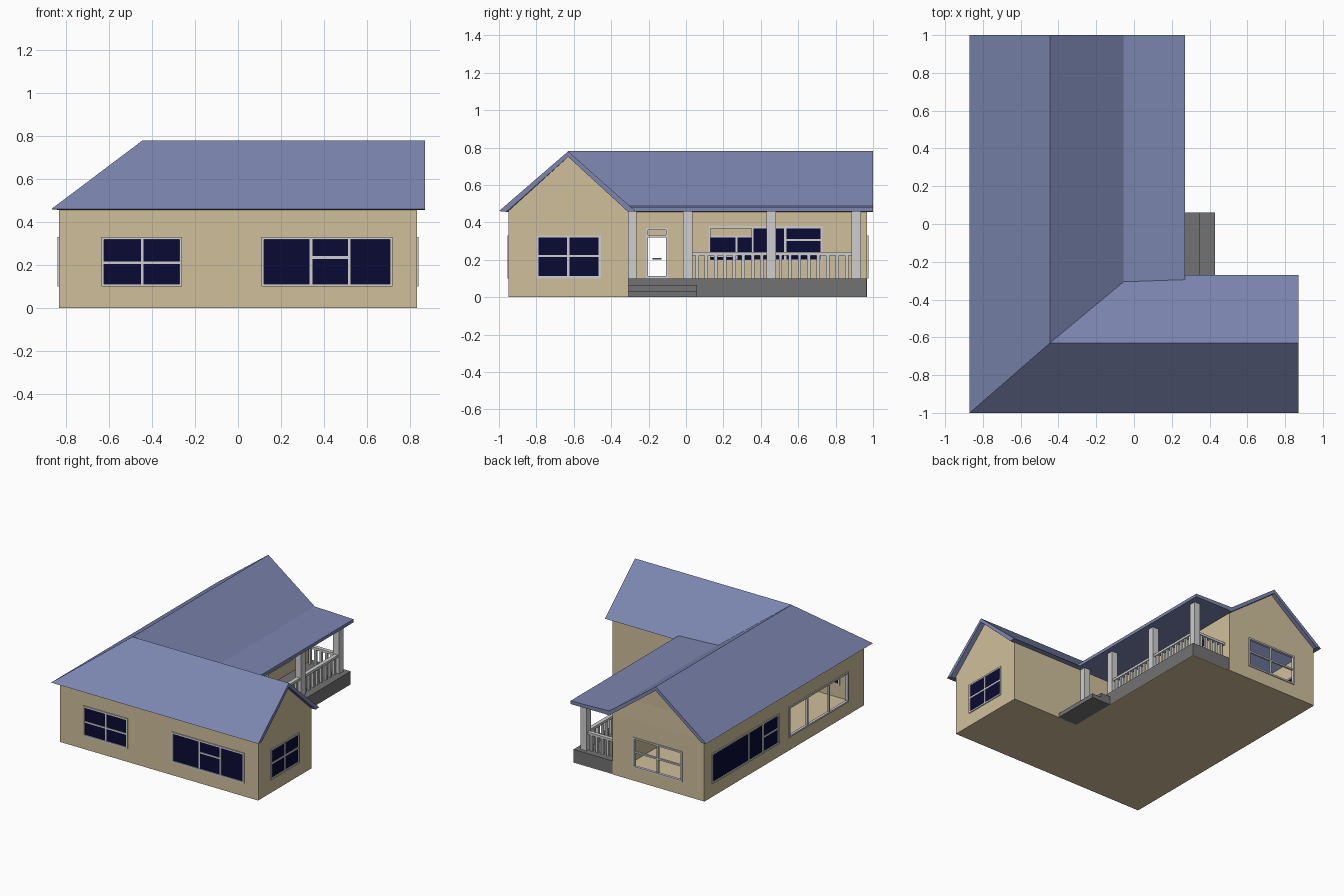
import bpy, bmesh

cube = bpy.data.objects.get("Cube")
if cube:
    bpy.data.objects.remove(cube, do_unlink=True)


def material(name, r, g, b):
    m = bpy.data.materials.new(name)
    m.use_nodes = True
    m.diffuse_color = (r, g, b, 1)
    node = next(n for n in m.node_tree.nodes if n.type == "BSDF_PRINCIPLED")
    node.inputs["Base Color"].default_value = (r, g, b, 1)
    node.inputs["Roughness"].default_value = 0.8
    return m


TAN = material("tan wall", 0.63, 0.52, 0.33)
BLUE = material("slate blue roof", 0.2, 0.235, 0.43)
GREY = material("porch grey", 0.17, 0.17, 0.17)
TRIM = material("light grey trim", 0.62, 0.62, 0.62)
NAVY = material("dark navy glass", 0.003, 0.003, 0.036)


def finish(name, bm, mat):
    bmesh.ops.recalc_face_normals(bm, faces=bm.faces)
    mesh = bpy.data.meshes.new(name)
    bm.to_mesh(mesh)
    bm.free()
    mesh.materials.append(mat)
    obj = bpy.data.objects.new(name, mesh)
    bpy.context.collection.objects.link(obj)
    return obj


def boxes(name, mat, items):
    """One object from boxes given as (x0, x1, y0, y1, z0, z1)."""
    bm = bmesh.new()
    for x0, x1, y0, y1, z0, z1 in items:
        for v in bmesh.ops.create_cube(bm, size=1)["verts"]:
            v.co = (x1 if v.co.x > 0 else x0,
                    y1 if v.co.y > 0 else y0,
                    z1 if v.co.z > 0 else z0)
    return finish(name, bm, mat)


def wall(name, axis, c, u0, u1, holes=(), ridge=None):
    """Upright wall on plane axis = c, open at the holes, with an optional gable."""
    top = 0.465
    bm = bmesh.new()

    def face(pts):
        bm.faces.new([bm.verts.new((c, u, z) if axis == "x" else (u, c, z)) for u, z in pts])

    us = sorted({u0, u1, *(h[0] for h in holes), *(h[1] for h in holes)})
    zs = sorted({0, top, *(h[2] for h in holes), *(h[3] for h in holes)})
    for a, b in zip(us, us[1:]):
        for d, e in zip(zs, zs[1:]):
            mu, mz = (a + b) / 2, (d + e) / 2
            if not any(h[0] < mu < h[1] and h[2] < mz < h[3] for h in holes):
                face([(a, d), (b, d), (b, e), (a, e)])
    if ridge is not None:
        face([(u0, top), (u1, top), (ridge, 0.75)])
    bmesh.ops.remove_doubles(bm, verts=bm.verts, dist=0.0001)
    obj = finish(name, bm, TAN)
    mod = obj.modifiers.new("thickness", "SOLIDIFY")
    mod.thickness, mod.offset = 0.006, 0


def window(name, axis, c, hole, posts=(), rails=(), glass=None):
    """Frame around a hole, upright posts at u, rails as (u0, u1, z), glass over u range."""
    u0, u1, z0, z1 = hole
    w, t = 0.012, 0.01

    def slab(a, b, d, e, half):
        return (c - half, c + half, a, b, d, e) if axis == "x" else (a, b, c - half, c + half, d, e)

    parts = [slab(u0, u0 + w, z0, z1, t), slab(u1 - w, u1, z0, z1, t),
             slab(u0, u1, z0, z0 + w, t), slab(u0, u1, z1 - w, z1, t)]
    parts += [slab(p - w / 2, p + w / 2, z0, z1, t * 0.8) for p in posts]
    parts += [slab(a, b, z - w / 2, z + w / 2, t * 0.7) for a, b, z in rails]
    boxes(name + "_frame", TRIM, parts)
    if glass:
        boxes(name + "_glass", NAVY, [slab(glass[0], glass[1], z0 + w / 2, z1 - w / 2, 0.003)])


# Plan of the house
W, E, S, N = -0.83, 0.83, -0.945, 0.965
INX, INY = -0.06, -0.31
PORCH, LOW, HIGH = 0.27, 0.1, 0.33

# Openings
front_a = (-0.635, -0.26, LOW, HIGH)
front_b = (0.11, 0.72, LOW, HIGH)
side = (-0.8, -0.455, LOW, HIGH)
back = (-0.65, -0.235, LOW, HIGH)
west_a = (0.08, 0.88, LOW, HIGH)
west_b = (-0.755, -0.04, LOW, HIGH)
porch_w = (0.12, 0.73, 0.19, 0.38)
door = (-0.215, -0.095, LOW, 0.37)

# Walls
wall("front_wall", "y", S, W, E, [front_a, front_b])
wall("right_gable_wall", "x", E, S, INY, [side], ridge=-0.63)
wall("inner_wall", "y", INY, INX, E)
wall("porch_wall", "x", INX, INY, N, [porch_w, door])
wall("back_gable_wall", "y", N, W, INX, [back], ridge=-0.445)
wall("long_side_wall", "x", W, S, N, [west_a, west_b])

# Windows and door surround
window("front_window_small", "y", S, front_a, [-0.445], [(-0.635, -0.26, 0.21)], front_a)
window("front_window_wide", "y", S, front_b, [0.34, 0.518], [(0.34, 0.518, 0.235)], front_b)
window("gable_window", "x", E, side, [-0.63], [(-0.8, -0.455, 0.22)], side)
window("back_window", "y", N, back, [-0.44], [(-0.65, -0.235, 0.22)])
window("side_window_back", "x", W, west_a, [0.44, 0.27], [(0.08, 0.27, 0.22)], west_a)
window("side_window_front", "x", W, west_b, [-0.264, -0.527])
window("porch_window", "x", INX, porch_w, [0.355, 0.53], [(0.53, 0.73, 0.305)], (0.355, 0.73))
window("door", "x", INX, door, (), [(-0.215, -0.095, 0.325)])
boxes("door_handle", GREY, [(INX, INX + 0.012, -0.18, -0.13, 0.2, 0.21)])

# Floor, porch and steps
boxes("floor", TAN, [(W, E, S, INY, 0, 0.004), (W, PORCH, INY, N, 0, 0.004)])
boxes("porch_deck", GREY, [(INX, PORCH, INY, N, 0.004, LOW)])
boxes("porch_steps", GREY, [(PORCH, 0.35, INY, 0.06, 0, 0.065),
                            (0.35, 0.43, INY, 0.06, 0, 0.032)])

# Porch columns
PX, half = 0.205, 0.025
columns = [-0.29, 0.01, 0.455, 0.91]
boxes("porch_columns", TRIM,
      [(PX - half, PX + half, y - half, y + half, LOW, 0.465) for y in columns])

# Railings: two bays along the porch and one across its end
top_rails, balusters = [], []
b = 0.009
for y0, y1 in zip(columns[1:], columns[2:]):
    top_rails.append((PX - 0.015, PX + 0.015, y0, y1, 0.222, 0.24))
    for i in range(1, 9):
        y = y0 + half + (y1 - y0 - 2 * half) * (i - 0.5) / 8
        balusters.append((PX - b, PX + b, y - b, y + b, LOW, 0.225))
yr = columns[-1]
top_rails.append((INX, PX, yr - 0.015, yr + 0.015, 0.222, 0.24))
for i in range(5):
    x = INX + 0.03 + i * 0.046
    balusters.append((x - b, x + b, yr - b, yr + b, LOW, 0.225))
boxes("porch_top_rails", TRIM, top_rails)
boxes("porch_balusters", TRIM, balusters)

# Main roof: corner points with the inward shift of the underside at the eaves
R, G, k = 0.78, 0.46, 0.04
corners = [(-0.445, -0.63, R, 0, 0), (-0.87, -1, G, k, k), (0.87, -1, G, 0, k),
           (0.87, -0.63, R, 0, 0), (0.87, -0.27, G, 0, -k), (-0.012, -0.27, G, -k, -k),
           (-0.445, 1, R, 0, 0), (-0.87, 1, G, k, 0), (-0.012, 1, G, -k, 0)]
slopes = [(1, 2, 3, 0), (0, 3, 4, 5), (0, 5, 8, 6), (1, 0, 6, 7)]
outline = [1, 2, 3, 4, 5, 8, 6, 7]
bm = bmesh.new()
upper = [bm.verts.new((x, y, z)) for x, y, z, dx, dy in corners]
lower = [bm.verts.new((x + dx, y + dy, z - (0.03 if z == R else 0.004)))
         for x, y, z, dx, dy in corners]
for s in slopes:
    bm.faces.new([upper[i] for i in s])
    bm.faces.new([lower[i] for i in reversed(s)])
for i, j in zip(outline, outline[1:] + outline[:1]):
    bm.faces.new([upper[i], lower[i], lower[j], upper[j]])
finish("main_roof", bm, BLUE)

# Porch roof: shallow slab profile run along y
profile = [(-0.06, 0.46), (PORCH, 0.458), (PORCH, 0.482), (-0.06, 0.492)]
bm = bmesh.new()
ends = [[bm.verts.new((x, y, z)) for x, z in profile] for y in (INY, 1)]
bm.faces.new(ends[0])
bm.faces.new(ends[1])
for i in range(4):
    j = (i + 1) % 4
    bm.faces.new([ends[0][i], ends[0][j], ends[1][j], ends[1][i]])
finish("porch_roof", bm, BLUE)
